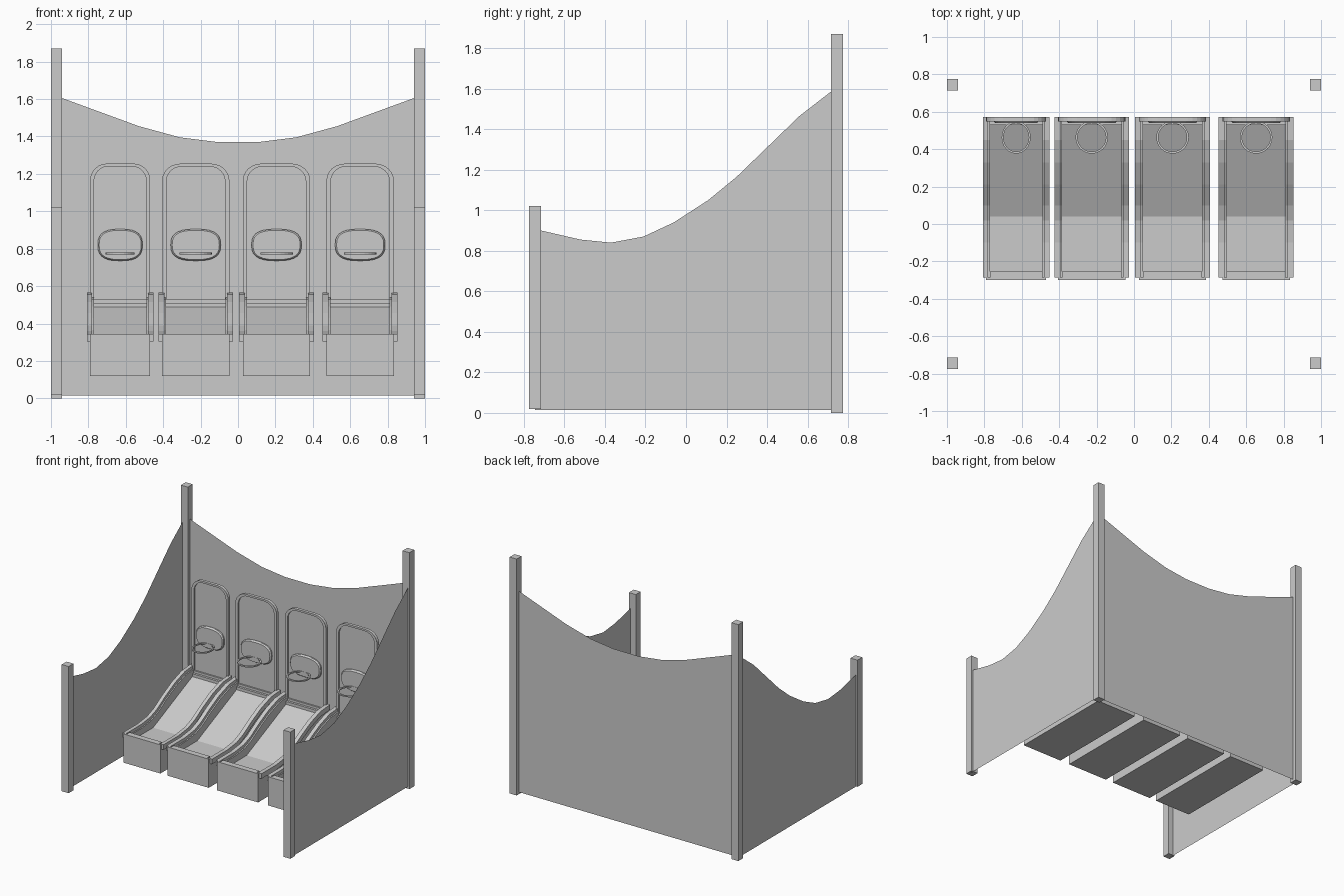
import bpy, bmesh, math

if "Cube" in bpy.data.objects:
    bpy.data.objects.remove(bpy.data.objects["Cube"])


def loft(name, loops, caps=True, ring=False):
    """Skin a list of equal-length closed 3D loops; cap the ends or close into a ring."""
    bm = bmesh.new()
    vs = [[bm.verts.new(p) for p in lp] for lp in loops]
    n = len(vs[0])
    pairs = list(zip(vs, vs[1:])) + ([(vs[-1], vs[0])] if ring else [])
    for a, b in pairs:
        for i in range(n):
            j = (i + 1) % n
            bm.faces.new((a[i], a[j], b[j], b[i]))
    if caps and not ring:
        bm.faces.new(vs[0])
        if len(vs) > 1:
            bm.faces.new(vs[-1])
    bmesh.ops.recalc_face_normals(bm, faces=bm.faces)
    me = bpy.data.meshes.new(name)
    bm.to_mesh(me)
    bm.free()
    ob = bpy.data.objects.new(name, me)
    bpy.context.collection.objects.link(ob)
    return ob


def box(name, x0, x1, y0, y1, z0, z1):
    return loft(name, [[(x0, y0, z), (x1, y0, z), (x1, y1, z), (x0, y1, z)] for z in (z0, z1)])


def side_prism(name, x0, x1, profile):
    return loft(name, [[(x, y, z) for y, z in profile] for x in (x0, x1)])


def arch(hw, z0, z1, rx, rz, y):
    """Upright door-shaped loop with rounded top corners."""
    pts = [(-hw, y, z0), (hw, y, z0)]
    for cx, start in ((hw - rx, 0), (rx - hw, 90)):
        for k in range(7):
            a = math.radians(start + 15 * k)
            pts.append((cx + rx * math.cos(a), y, z1 - rz + rz * math.sin(a)))
    return pts


def oval(hw, hh, zc, y, n=28, power=2.7):
    """Upright squarish oval loop."""
    pts = []
    for k in range(n):
        c, s = math.cos(2 * math.pi * k / n), math.sin(2 * math.pi * k / n)
        pts.append((hw * math.copysign(abs(c) ** (2 / power), c), y,
                    zc + hh * math.copysign(abs(s) ** (2 / power), s)))
    return pts


def circle(r, yc, z, n=24):
    return [(r * math.cos(2 * math.pi * k / n), yc + r * math.sin(2 * math.pi * k / n), z)
            for k in range(n)]


# corner posts
for s, side in ((-1, "left"), (1, "right")):
    xs = sorted((s * 0.94, s * 1.0))
    box(f"front_post_{side}", *xs, -0.775, -0.715, 0.018, 1.02)
    box(f"back_post_{side}", *xs, 0.715, 0.775, 0.0, 1.87)

# thin fabric panels with sagging top edges
back_top = [(0.94, 1.605), (0.53, 1.455), (0.31, 1.395), (0.11, 1.37)]
back_top += [(-x, z) for x, z in reversed(back_top)]
loft("back_panel", [[(x, 0.745, z) for x, z in [(-0.94, 0.015), (0.94, 0.015)] + back_top]])

side_top = [(0.715, 1.585), (0.56, 1.465), (0.25, 1.165), (0.11, 1.05), (-0.06, 0.94),
            (-0.21, 0.87), (-0.37, 0.84), (-0.52, 0.855), (-0.715, 0.90)]
for s, side in ((-1, "left"), (1, "right")):
    outline = [(-0.745, 0.015), (0.715, 0.015)] + side_top + [(-0.745, 0.905)]
    loft(f"side_panel_{side}", [[(s * 0.985, y, z) for y, z in outline]])

# wavy line followed by the lane rails
wave = [(-0.286, 0.345), (-0.1, 0.345), (0.02, 0.36), (0.1, 0.39), (0.21, 0.455),
        (0.33, 0.515), (0.45, 0.555), (0.572, 0.565)]


def lane(i):
    parts = []
    # sloped ball return body
    parts.append(side_prism(f"lane_body_{i}", -0.158, 0.158, [
        (-0.286, 0.118), (0.572, 0.118), (0.572, 0.51), (0.53, 0.51), (0.53, 0.487),
        (0.04, 0.27), (-0.254, 0.27), (-0.254, 0.345), (-0.286, 0.345)]))
    parts.append(box(f"lane_front_{i}", -0.18, 0.18, -0.30, -0.286, 0.118, 0.345))
    # side walls and wavy rails
    low = [(y, z - 0.04) for y, z in wave]
    for s, side in ((-1, "left"), (1, "right")):
        parts.append(side_prism(f"lane_wall_{side}_{i}", s * 0.158, s * 0.18,
                                [(-0.286, 0.118)] + [(y, z + 0.015) for y, z in low] + [(0.572, 0.118)]))
        parts.append(side_prism(f"lane_rail_{side}_{i}", s * 0.168, s * 0.2, wave + low[::-1]))
    # framed arched backboard
    parts.append(loft(f"backboard_{i}", [
        arch(0.18, 0.51, 1.255, 0.1, 0.09, 0.572), arch(0.18, 0.51, 1.255, 0.1, 0.09, 0.548),
        arch(0.157, 0.528, 1.24, 0.085, 0.08, 0.548), arch(0.157, 0.528, 1.24, 0.085, 0.08, 0.56)]))
    # target plate and hoop
    parts.append(loft(f"hoop_plate_{i}", [
        oval(0.134, 0.085, 0.82, 0.56), oval(0.134, 0.085, 0.82, 0.55), oval(0.126, 0.078, 0.82, 0.54)]))
    yc, z0, z1 = 0.463, 0.77, 0.78
    parts.append(loft(f"hoop_{i}", [circle(0.087, yc, z0), circle(0.087, yc, z1),
                                    circle(0.076, yc, z1), circle(0.076, yc, z0)], ring=True))
    return parts


# four lanes side by side, the first one narrower
for i, (cx, sx) in enumerate([(-0.63, 0.893), (-0.226, 1), (0.206, 1), (0.653, 1)], 1):
    for ob in lane(i):
        ob.location.x = cx
        ob.scale.x = sx
